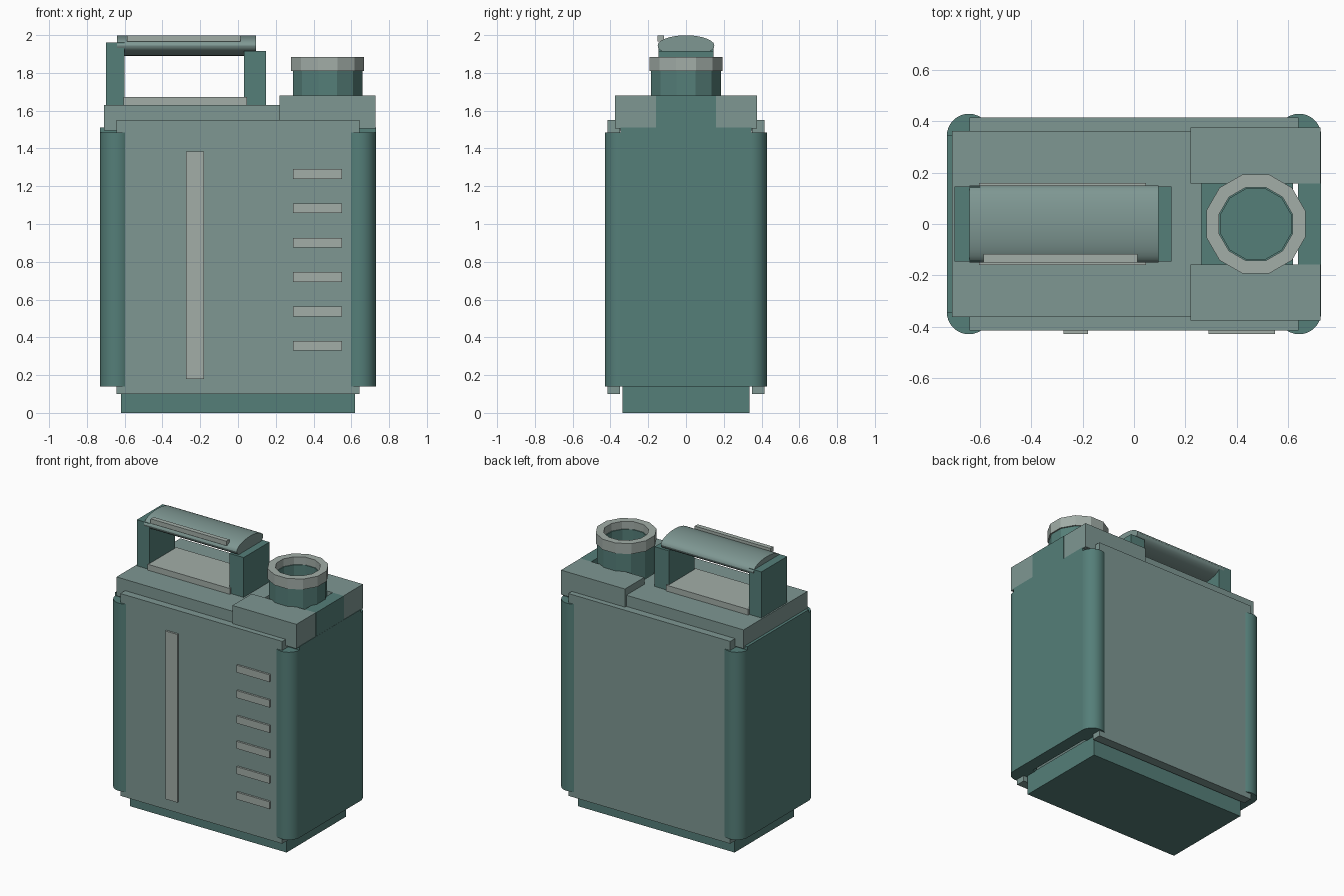
import bpy, bmesh, math
from mathutils import Matrix

if "Cube" in bpy.data.objects:
    bpy.data.objects.remove(bpy.data.objects["Cube"])


def material(name, rgb):
    m = bpy.data.materials.new(name)
    m.diffuse_color = (*rgb, 1)
    m.use_nodes = True
    m.node_tree.nodes["Principled BSDF"].inputs["Base Color"].default_value = m.diffuse_color
    return m


DARK = material("dark_green", (0.09, 0.21, 0.19))
MID = material("grey_green", (0.21, 0.31, 0.29))
LIGHT = material("pale_grey", (0.36, 0.42, 0.39))


def finish(name, bm, mat, smooth=False):
    bmesh.ops.recalc_face_normals(bm, faces=bm.faces[:])
    me = bpy.data.meshes.new(name)
    bm.to_mesh(me)
    bm.free()
    me.materials.append(mat)
    ob = bpy.data.objects.new(name, me)
    bpy.context.collection.objects.link(ob)
    if smooth:
        bpy.ops.object.select_all(action='DESELECT')
        ob.select_set(True)
        bpy.context.view_layer.objects.active = ob
        bpy.ops.object.shade_smooth_by_angle(angle=math.radians(30))
    return ob


def box(name, x, y, z, mat, open_top=False):
    bm = bmesh.new()
    size = [b - a for a, b in (x, y, z)]
    mid = [(a + b) / 2 for a, b in (x, y, z)]
    bmesh.ops.create_cube(bm, size=1, matrix=Matrix.Translation(mid) @ Matrix.Diagonal((*size, 1)))
    ob = finish(name, bm, mat)
    if open_top:
        bm = bmesh.new()
        bm.from_mesh(ob.data)
        bmesh.ops.delete(bm, geom=[f for f in bm.faces if f.normal.z > 0.9], context='FACES')
        bm.to_mesh(ob.data)
        bm.free()
    return ob


def cylinder(name, matrix, mat, segments=32):
    # unit-radius, unit-height cylinder placed by a matrix
    bm = bmesh.new()
    bmesh.ops.create_cone(bm, cap_ends=True, segments=segments, radius1=1, radius2=1, depth=1, matrix=matrix)
    return finish(name, bm, mat, smooth=True)


def ring(name, centre, r_out, r_in, z0, z1, mat, n=12):
    # faceted tube with a rectangular section
    bm = bmesh.new()
    loops = []
    for r, z in ((r_out, z0), (r_out, z1), (r_in, z1), (r_in, z0)):
        loops.append([bm.verts.new((centre[0] + r * math.cos((i + .5) * math.tau / n),
                                    centre[1] + r * math.sin((i + .5) * math.tau / n), z)) for i in range(n)])
    for k in range(4):
        a, b = loops[k], loops[(k + 1) % 4]
        for i in range(n):
            j = (i + 1) % n
            bm.faces.new((a[i], a[j], b[j], b[i]))
    return finish(name, bm, mat)


# hollow can: base tray, front/back panels, side walls, rounded corner posts
box("base_tray", (-.62, .62), (-.335, .335), (0, .145), DARK, open_top=True)
box("front_panel", (-.642, .642), (-.416, -.35), (.10, 1.55), MID)
box("back_panel", (-.642, .642), (.35, .416), (.10, 1.55), MID)
for side, s in (("left", -1), ("right", 1)):
    box(side + "_wall", sorted((s * .64, s * .73)), (-.348, .348), (.14, 1.51), DARK)
    for end, t in (("front", -1), ("back", 1)):
        cylinder(f"{end}_{side}_corner",
                 Matrix.Translation((s * .644, t * .344, .8125)) @ Matrix.Diagonal((.086, .086, 1.345, 1)), DARK)

# shoulders: low deck under the handle, raised blocks either side of the neck
box("handle_deck", (-.71, .263), (-.362, .362), (1.495, 1.63), MID)
for end, t in (("front", -1), ("back", 1)):
    box(end + "_neck_block", (.22, .727), sorted((t * .158, t * .377)), (1.505, 1.68), MID)
box("neck_side_tab", (.64, .729), (-.158, .158), (1.50, 1.68), DARK)

# faceted open neck and collar
ring("neck", (.475, 0), .191, .142, 1.60, 1.83, DARK)
ring("neck_collar", (.475, 0), .2, .148, 1.81, 1.885, LIGHT)

# handle
box("handle_plate", (-.605, .047), (-.16, .16), (1.62, 1.672), LIGHT)
box("handle_left_post", (-.70, -.60), (-.146, .146), (1.62, 1.96), DARK)
box("handle_right_post", (.033, .147), (-.146, .146), (1.62, 1.915), DARK)
cylinder("handle_grip", Matrix.Translation((-.273, 0, 1.944)) @ Matrix.Diagonal((.736, .15, .055, 1))
         @ Matrix.Rotation(math.pi / 2, 4, 'Y'), MID)
box("grip_strip", (-.587, .013), (-.15, -.117), (1.965, 1.998), LIGHT)

# front sight strip and level marks
box("sight_strip", (-.275, -.18), (-.43, -.41), (.18, 1.385), LIGHT)
for i in range(6):
    z = .355 + i * .182
    box(f"level_mark_{i + 1}", (.29, .55), (-.43, -.41), (z - .026, z + .026), LIGHT)
